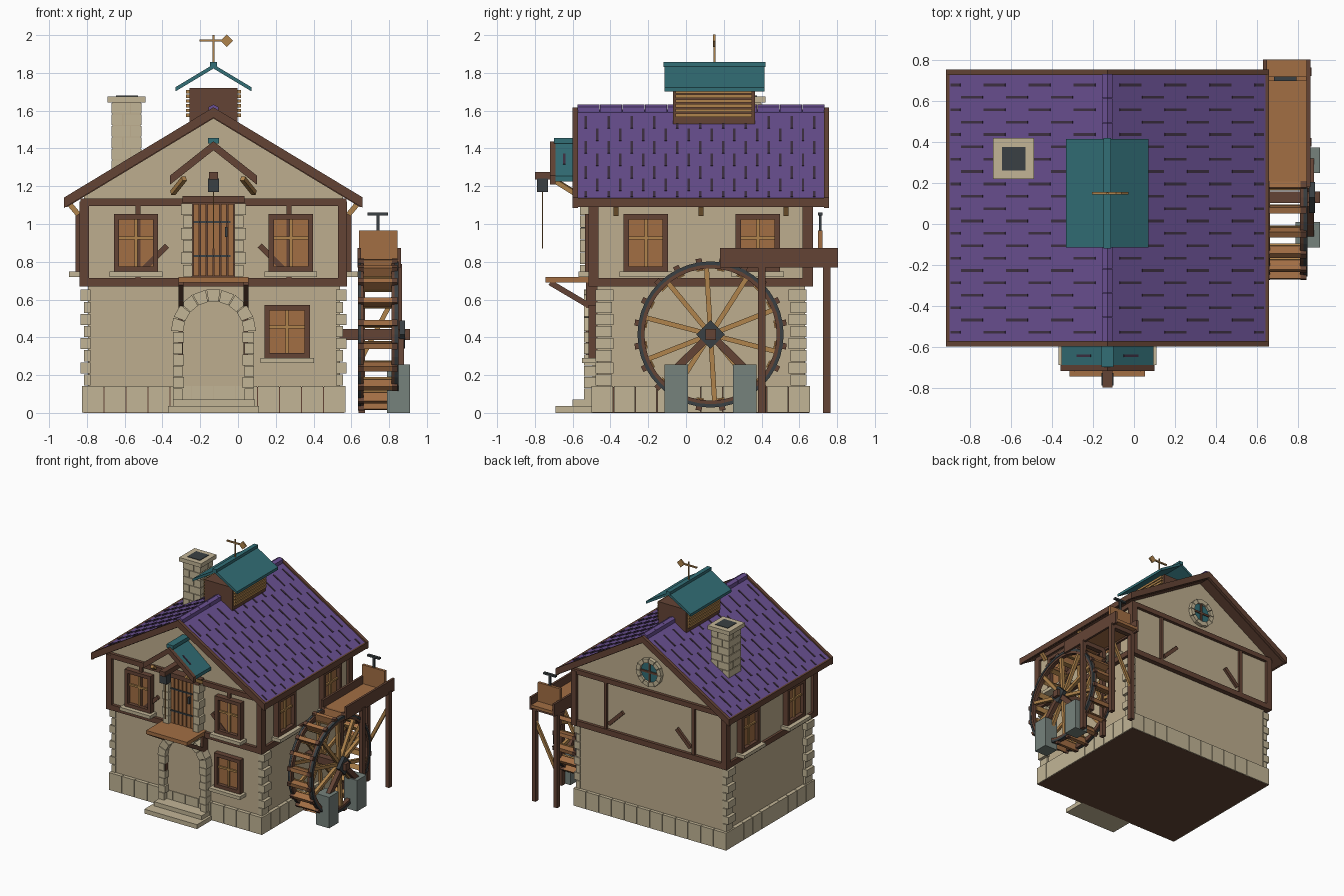
import bpy, bmesh, math
from mathutils import Matrix, Vector

if "Cube" in bpy.data.objects:
    bpy.data.objects.remove(bpy.data.objects["Cube"])

SRGB = {"wall_plaster": (190, 174, 142), "pale_stone": (194, 181, 150), "dark_timber": (100, 68, 53),
        "purple_tile": (106, 80, 146), "teal_tile": (50, 110, 118), "orange_wood": (162, 110, 68),
        "gold_wood": (176, 132, 76), "iron": (58, 64, 67), "grey_stone": (118, 130, 124),
        "dark_gap": (62, 48, 66)}
MATS = {}
for n, c in SRGB.items():
    MATS[n] = bpy.data.materials.new(n)
    MATS[n].diffuse_color = [((v / 255 + .055) / 1.055) ** 2.4 for v in c] + [1]
WALL, STONE, TIMBER, PURPLE, TEAL, ORANGE, GOLD, IRON, GREY, GAP = SRGB
PARTS = {}
CX, CY = -0.13, 0.08          # centre of the house
I = Matrix.Identity(4)


def part(name, mat):
    return PARTS.setdefault(name, (bmesh.new(), mat))[0]


def box(name, mat, x0, x1, y0, y1, z0, z1, T=I):
    M = Matrix.Translation(((x0 + x1) / 2, (y0 + y1) / 2, (z0 + z1) / 2)) @ Matrix.Diagonal((x1 - x0, y1 - y0, z1 - z0, 1))
    bmesh.ops.create_cube(part(name, mat), size=1, matrix=T @ M)


def beam(name, mat, p, q, w, h):
    p, q = Vector(p), Vector(q)
    d = q - p
    M = Matrix.Translation((p + q) / 2) @ d.to_track_quat('X', 'Z').to_matrix().to_4x4()
    bmesh.ops.create_cube(part(name, mat), size=1, matrix=M @ Matrix.Diagonal((d.length, w, h, 1)))


def prism(name, mat, pts, y0, y1, T=I):
    """Extrude an xz outline along y."""
    bm = part(name, mat)
    a = [bm.verts.new(T @ Vector((x, y0, z))) for x, z in pts]
    b = [bm.verts.new(T @ Vector((x, y1, z))) for x, z in pts]
    bm.faces.new(a)
    bm.faces.new(b[::-1])
    for i in range(len(a)):
        j = (i + 1) % len(a)
        bm.faces.new((a[j], a[i], b[i], b[j]))


def ring(name, mat, T, r0, r1, y0, y1, n, a0=0, a1=math.tau, gap=0.0):
    for i in range(n):
        s = a0 + (a1 - a0) * i / n + gap
        e = a0 + (a1 - a0) * (i + 1) / n - gap
        prism(name, mat, [(r * math.cos(a), r * math.sin(a)) for r, a in ((r0, s), (r1, s), (r1, e), (r0, e))], y0, y1, T)


def disc(name, mat, T, r, y0, y1, n, a=0):
    prism(name, mat, [(r * math.cos(a + math.tau * i / n), r * math.sin(a + math.tau * i / n)) for i in range(n)], y0, y1, T)


def gable(name, mat, half, top, slope, thick, y0, y1):
    for s in (-1, 1):
        e = top - slope * half
        prism(name, mat, [(CX, top), (CX + s * half, e), (CX + s * half, e - thick), (CX, top - thick)], y0, y1)


# Walls and foundation
box("foundation_core", TIMBER, -.817, .56, -.493, .65, 0, .136)
box("lower_wall", WALL, -.795, .54, -.47, .63, .13, .70)
prism("upper_wall", WALL, [(CX - .685, .69), (CX + .685, .69), (CX + .685, 1.15), (CX, 1.564), (CX - .685, 1.15)], -.49, .645)

# Foundation stones around all four sides
for y0, y1 in ((-.50, -.46), (.62, .657)):
    for i in range(12):
        x = -.825 + i * .1161
        box("foundation_stones", STONE, x + .002, x + .114, y0, y1, .001, .143)
for x0, x1 in ((-.825, -.78), (.53, .568)):
    for i in range(10):
        y = -.50 + i * .1157
        box("foundation_stones", STONE, x0, x1, y + .002, y + .1137, .001, .143)

# Corner stones on the side walls
for s in (-1, 1):
    for k in range(8):
        d = .705 if k % 2 else .685
        xs = sorted((CX + s * .65, CX + s * d))
        w = .095 if k % 2 else .085
        z = .145 + k * .064
        box("corner_stones", STONE, *xs, -.478, -.478 + w, z, z + .059)
        box("corner_stones", STONE, *xs, .638 - w, .638, z, z + .059)

# Timber frame
for z0, z1 in ((.67, .715), (1.095, 1.135)):
    box("frame_beams", TIMBER, -.83, .57, -.515, -.47, z0, z1)
    box("frame_beams", TIMBER, -.83, .57, .63, .67, z0, z1)
    for s in (-1, 1):
        box("frame_beams", TIMBER, *sorted((CX + s * .66, CX + s * .705)), -.51, .665, z0, z1)
for s in (-1, 1):
    for y in (-.49, .645):
        box("frame_posts", TIMBER, *sorted((CX + s * .66, CX + s * .708)), y - .027, y + .027, .67, 1.12)
        box("frame_posts", TIMBER, CX + s * .40 - .013, CX + s * .40 + .013, y - .02, y + .02, .70, 1.11)
        beam("frame_braces", TIMBER, (CX + s * .372, y, .76), (CX + s * .245, y, .885), .04, .03)

# Main roof, tile gaps and ridge
SL = .604
gable("main_roof", PURPLE, .782, 1.605, SL, .022, -.58, .735)
gable("roof_deck", TIMBER, .777, 1.583, SL, .025, -.58, .735)
for y0, y1 in ((-.60, -.572), (.73, .757)):
    gable("barge_boards", TIMBER, .79, 1.618, SL, .055, y0, y1)
for s in (-1, 1):
    box("eave_boards", TIMBER, *sorted((CX + s * .772, CX + s * .79)), -.60, .757, 1.09, 1.138)
    for i in range(21):
        for k in range(4):
            d = .06 + .11 * (i % 2) + .22 * k
            e = min(d + .105, .765)
            if e - d > .03:
                y = -.53 + i * .0605
                beam("tile_gaps", GAP, (CX + s * d, y, 1.606 - SL * d), (CX + s * e, y, 1.606 - SL * e), .013, .006)
    for y in (-.37, .08, .53):
        beam("eave_brackets", GOLD, (CX + s * .765, y, 1.11), (CX + s * .715, y, 1.05), .026, .028)
for i in range(11):
    y = -.575 + i * .119
    prism("ridge_tiles", PURPLE, [(CX - .026, 1.58), (CX - .026, 1.62), (CX, 1.633), (CX + .026, 1.62), (CX + .026, 1.58)], y + .001, y + .118)

# Chimney
box("chimney_core", WALL, -.664, -.516, .246, .394, 1.20, 1.645)
for k in range(7):
    z = 1.22 + k * .061
    m = -.61 if k % 2 else -.57
    n = .30 if k % 2 else .34
    for x0, x1 in ((-.67, m - .003), (m + .003, -.51)):
        for y0, y1 in ((.24, n - .003), (n + .003, .40)):
            box("chimney_stones", STONE, x0, x1, y0, y1, z, z + .055)
box("chimney_cap", STONE, -.69, -.49, .22, .42, 1.642, 1.675)
box("chimney_flue", IRON, -.645, -.53, .262, .377, 1.67, 1.679)

# Cupola with louvres and weather vane
box("cupola_body", TIMBER, CX - .127, CX + .127, -.07, .365, 1.50, 1.72)
for s in (-1, 1):
    for k in range(6):
        z = 1.567 + k * .025
        box("cupola_louvres", GOLD, *sorted((CX + s * .12, CX + s * .145)), -.055, .35, z, z + .018)
gable("cupola_roof", TEAL, .202, 1.845, .60, .022, -.115, .415)
box("cupola_ridge", TEAL, CX - .018, CX + .018, -.12, .42, 1.83, 1.857)
box("vane_pole", GOLD, CX - .005, CX + .005, .145, .155, 1.84, 2.0)
box("vane_arrow", GOLD, CX - .075, CX + .06, .144, .156, 1.965, 1.976)
disc("vane_arrow", GOLD, Matrix.Translation((-.06, .15, 1.97)), .033, -.006, .006, 4)


# Windows
def window(T, w=.235, h=.305):
    a, b = w / 2, h / 2
    for s in (-1, 1):
        box("window_frames", TIMBER, *sorted((s * a, s * (a - .028))), -.045, .01, -b, b, T)
        box("window_frames", TIMBER, -a, a, -.045, .01, *sorted((s * b, s * (b - .028))), T)
    box("window_panes", ORANGE, -a + .026, a - .026, -.015, .005, -b + .026, b - .026, T)
    box("window_bars", GOLD, -.008, .008, -.028, 0, -b + .026, b - .026, T)
    box("window_bars", GOLD, -a + .026, a - .026, -.028, 0, .018, .033, T)
    box("window_sills", STONE, -a - .022, a + .022, -.08, .01, -b - .027, -b, T)


for s in (-1, 1):
    window(Matrix.Translation((CX + s * .41, -.49, .90)))
    for y in (-.213, .38):
        window(Matrix.Translation((CX + s * .685, y, .90)) @ Matrix.Rotation(s * math.pi / 2, 4, 'Z'))
window(Matrix.Translation((.26, -.47, .43)), .24, .28)

# Round window in the back gable
T = Matrix.Translation((CX, .645, 1.285))
disc("round_window_glass", TEAL, T, .09, -.01, .012, 20)
ring("round_window_stones", STONE, T, .08, .115, -.01, .03, 12, gap=.02)
box("round_window_bars", TIMBER, -.008, .008, 0, .02, -.083, .083, T)
box("round_window_bars", TIMBER, -.083, .083, 0, .02, -.008, .008, T)

# Ground door, arch and steps
A = Matrix.Translation((CX, 0, .43))
box("ground_door", WALL, CX - .165, CX + .165, -.495, -.46, .06, .43)
prism("ground_door", WALL, [(.168 * math.cos(math.pi * i / 12), .168 * math.sin(math.pi * i / 12)) for i in range(13)], -.495, -.46, A)
ring("door_arch", STONE, A, .16, .225, -.54, -.46, 9, 0, math.pi, .012)
for s in (-1, 1):
    for k in range(6):
        i = .155 if k % 2 else .165
        box("door_jambs", STONE, *sorted((CX + s * i, CX + s * .215)), -.54, -.46, .072 + k * .06, .129 + k * .06)
box("lower_step", STONE, -.37, .11, -.69, -.47, 0, .036)
box("upper_step", STONE, -.345, .09, -.60, -.47, .035, .07)

# Loft door with stone jambs
box("loft_door_back", TIMBER, CX - .115, CX + .115, -.52, -.48, .72, 1.11)
for i in range(6):
    x = CX - .11 + i * .0367
    box("loft_door_planks", ORANGE, x + .004, x + .033, -.535, -.51, .725, 1.105)
for z in (.83, 1.01):
    box("loft_door_hinges", IRON, CX - .105, CX + .09, -.542, -.53, z - .006, z + .006)
box("loft_door_handle", IRON, CX + .06, CX + .075, -.555, -.53, .93, .985)
box("loft_lintel", TIMBER, CX - .165, CX + .165, -.56, -.48, 1.11, 1.148)
for s in (-1, 1):
    for k in range(6):
        o = .172 if k % 2 else .16
        box("loft_jambs", STONE, *sorted((CX + s * .112, CX + s * o)), -.56, -.48, .722 + k * .065, .784 + k * .065)

# Loading platform
box("platform", ORANGE, CX - .185, CX + .185, -.745, -.49, .69, .72)
for s in (-1, 1):
    x = CX + s * .172
    beam("platform_brackets", TIMBER, (x, -.72, .69), (x, -.50, .56), .025, .03)
    box("platform_brackets", TIMBER, x - .012, x + .012, -.53, -.47, .29, .69)

# Hoist hood
gable("hood_roof", TEAL, .225, 1.432, .79, .028, -.695, -.49)
gable("hood_barge", TIMBER, .23, 1.438, .79, .048, -.72, -.69)
box("hood_ridge", TEAL, CX - .03, CX + .03, -.70, -.49, 1.425, 1.455)
for s in (-1, 1):
    beam("hood_tile_gaps", GAP, (CX + s * .08, -.645, 1.37), (CX + s * .15, -.645, 1.3147), .012, .006)
    beam("hood_struts", GOLD, (CX + s * .155, -.71, 1.24), (CX + s * .215, -.59, 1.165), .025, .025)
box("hoist_beam", TIMBER, CX - .024, CX + .024, -.80, -.48, 1.235, 1.275)
box("hoist_pulley", IRON, CX - .03, CX + .03, -.79, -.73, 1.17, 1.24)
box("hoist_rope", GOLD, CX - .003, CX + .003, -.763, -.757, .87, 1.18)

# Water wheel
HY, HZ = .13, .415
W = Matrix.Translation((0, HY, HZ)) @ Matrix.Rotation(-math.pi / 2, 4, 'Z')   # local y runs along world x
for x0, x1, o in ((.638, .665, .634), (.812, .845, .849)):
    ring("wheel_rims", TIMBER, W, .35, .385, x0, x1, 40)
    ring("wheel_bands", IRON, W, .369, .387, *sorted((o, (x0 + x1) / 2)), 40)
    for i in range(10):
        R = W @ Matrix.Rotation(math.tau * i / 10 + .06, 4, 'Y')
        box("wheel_spokes", GOLD, -.013, .013, x0 + .003, x1 - .003, .04, .36, R)
for i in range(20):
    R = W @ Matrix.Rotation(math.tau * (i + .5) / 20, 4, 'Y')
    box("wheel_paddles", ORANGE, -.015, .015, .66, .82, .345, .403, R)
    for x in (.636, .815):
        box("wheel_pegs", TIMBER, -.016, .016, x, x + .03, .375, .406, R)
    box("wheel_slats", GOLD, -.02, .02, .665, .812, .34, .352, R)
box("wheel_axle", TIMBER, .53, .91, HY - .028, HY + .028, HZ - .028, HZ + .028)
disc("wheel_hub", IRON, W, .075, .855, .885, 4)
for s, y in ((-1, -.052), (1, .312)):
    box("wheel_piers", GREY, .79, .91, y - .062, y + .062, 0, .255)
    beam("pier_struts", TIMBER, (.862, HY + s * .03, HZ - .03), (.862, y, .235), .035, .04)

# Flume on trestles with sluice gate
box("flume_floor", ORANGE, .645, .85, .18, .805, .785, .81)
for x in (.632, .845):
    box("flume_sides", TIMBER, x, x + .018, .18, .805, .77, .873)
for y in (.40, .745):
    for x in (.655, .852):
        box("trestle_posts", TIMBER, x - .017, x + .017, y - .02, y + .02, 0, .78)
    beam("trestle_braces", GOLD, (.66, y, .30), (.85, y, .66), .02, .025)
    box("trestle_caps", TIMBER, .635, .868, y - .02, y + .02, .75, .787)
box("sluice_gate", ORANGE, .64, .845, .70, .722, .80, .965)
box("gate_stem", IRON, .732, .748, .705, .718, .95, 1.05)
box("gate_handle", IRON, .685, .795, .70, .722, 1.045, 1.06)

# Turn the gathered parts into objects
for name, (bm, mat) in PARTS.items():
    bmesh.ops.recalc_face_normals(bm, faces=bm.faces)
    me = bpy.data.meshes.new(name)
    bm.to_mesh(me)
    bm.free()
    me.materials.append(MATS[mat])
    bpy.context.collection.objects.link(bpy.data.objects.new(name, me))

for m in bpy.data.materials:
    if m.users and not m.is_grease_pencil:
        m.use_nodes = True
        m.node_tree.nodes["Principled BSDF"].inputs["Base Color"].default_value = m.diffuse_color
